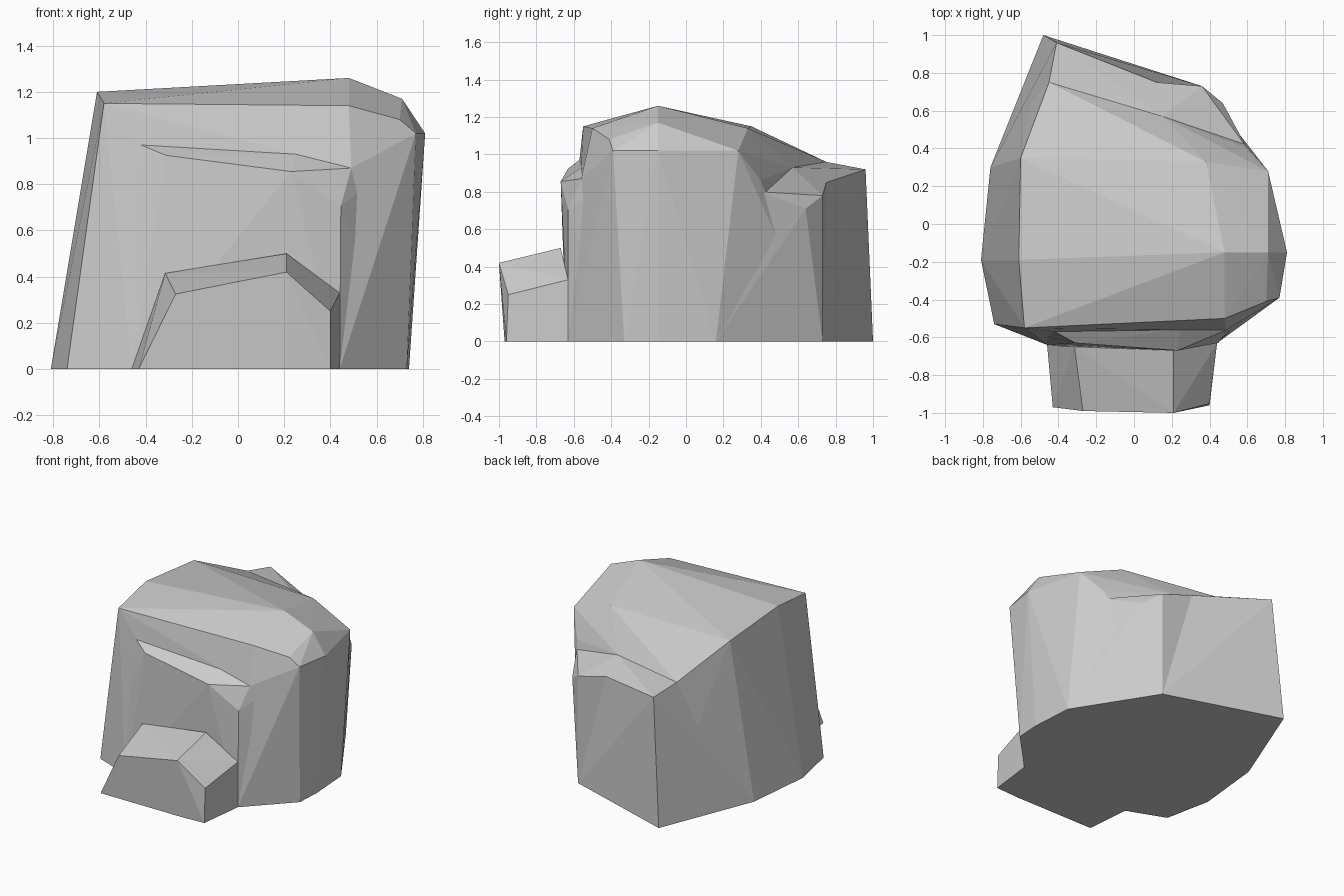
import bpy
import bmesh

# Remove the default cube only
default_cube = bpy.data.objects.get("Cube")
if default_cube:
    bpy.data.objects.remove(default_cube, do_unlink=True)


def make_material(name, colour):
    material = bpy.data.materials.new(name)
    material.use_nodes = True
    material.diffuse_color = colour
    shader = material.node_tree.nodes["Principled BSDF"]
    shader.inputs["Base Color"].default_value = colour
    shader.inputs["Roughness"].default_value = 1
    return material


def add_chunk(name, corners, material):
    """Make one faceted stone chunk by wrapping a convex skin round its corners."""
    bm = bmesh.new()
    for corner in corners:
        bm.verts.new(corner)
    result = bmesh.ops.convex_hull(bm, input=list(bm.verts))
    unused = set(result["geom_interior"]) | set(result["geom_unused"])
    loose = [item for item in unused if isinstance(item, bmesh.types.BMVert)]
    bmesh.ops.delete(bm, geom=loose, context="VERTS")
    bmesh.ops.dissolve_limit(bm, angle_limit=0.02, verts=list(bm.verts), edges=list(bm.edges))
    bmesh.ops.recalc_face_normals(bm, faces=list(bm.faces))
    mesh = bpy.data.meshes.new(name)
    bm.to_mesh(mesh)
    bm.free()
    mesh.materials.append(material)
    chunk = bpy.data.objects.new(name, mesh)
    bpy.context.collection.objects.link(chunk)
    return chunk


stone = make_material("stone grey", (0.6, 0.6, 0.6, 1))

# Ground outline shared by the large chunks
back_corner = (-.48, 1, 0)
front_left_foot, front_right_foot = (-.46, -.64, 0), (.44, -.63, 0)
footprint = [
    (-.76, .3, 0), (-.81, -.19, 0), (-.74, -.53, 0), front_left_foot,
    front_right_foot, (.73, -.33, 0), (.74, -.15, 0), (.72, .16, 0), (.36, .73, 0),
]

# Crown: front rim, ridge and rear rim
front_rim = [(-.58, -.55, 1.15), (.48, -.5, 1.14), (.7, -.41, 1.08), (.77, -.39, 1.02)]
ridge = [(-.61, -.19, 1.2), (.48, -.15, 1.26), (.71, -.15, 1.17), (.81, -.15, 1.02)]
rear_rim = [(-.6, .35, 1.15), (.38, .33, 1.14), (.71, .28, 1.02)]

# Creases where the crown meets the lower chunks
front_crease = [(-.42, -.57, .97), (.25, -.56, .93), (.49, -.56, .87), (.56, -.5, .8)]
slope_end, notch = (-.45, .75, .96), (.15, .57, .93)
notch_side = (.6, .4, .86)
shelf_back = (.12, .75, .85)

# Main boulder
crown = front_rim + ridge + rear_rim + front_crease
add_chunk("main_boulder", footprint + [back_corner] + crown + [slope_end, notch, notch_side], stone)

# Front ledge
ledge_edge = [(-.31, -.63, .925), (.23, -.67, .855), (.445, -.63, .705)]
add_chunk("front_ledge", footprint + front_crease + ledge_edge, stone)

# Rear spur, running back to the tall corner
spur_top = [slope_end, notch, shelf_back, (-.41, .96, .92)]
add_chunk("rear_spur", footprint + [back_corner] + spur_top, stone)

# Rear shelf under the notch
shelf_top = [notch, shelf_back, (.36, .73, .78), (.47, .64, .71), (.6, .4, .8)]
add_chunk("rear_shelf", footprint + shelf_top, stone)

# Low step in front
step_back = [front_left_foot, front_right_foot, (.44, -.63, .33), (.21, -.67, .5), (-.315, -.65, .415)]
step_front = [(-.43, -.97, 0), (-.27, -.99, .325), (.21, -1, .42), (.4, -.95, .25), (.4, -.96, 0), (.21, -.97, 0)]
add_chunk("front_step", step_back + step_front, stone)
